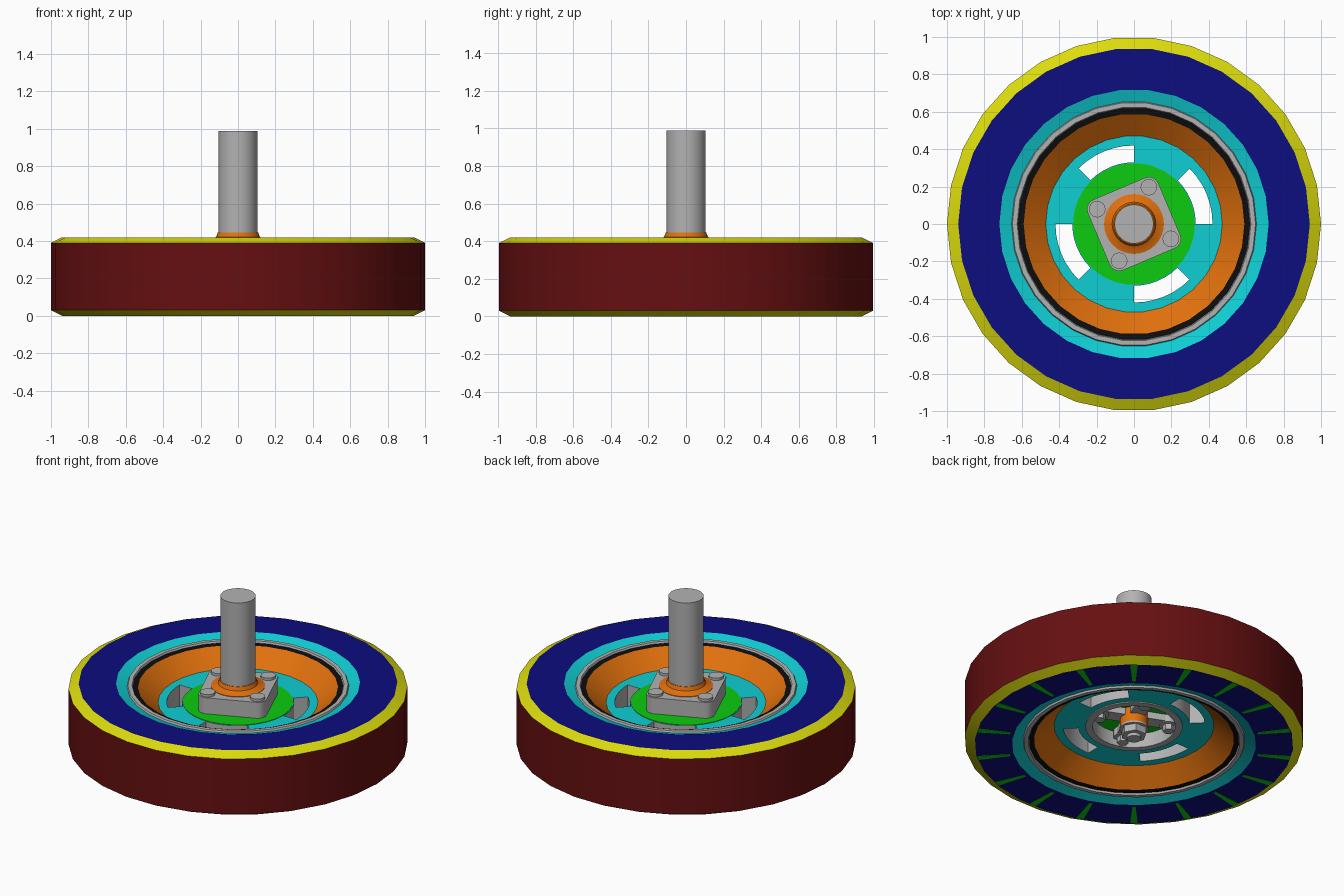
import bpy, bmesh, math
from mathutils import Matrix

cube = bpy.data.objects.get("Cube")
if cube:
    bpy.data.objects.remove(cube, do_unlink=True)

# Flat colours, given as sRGB and stored as linear values
COLOURS = {
    "red": (0.40, 0.06, 0.065), "yellow": (0.86, 0.86, 0.05), "blue": (0.05, 0.05, 0.50),
    "cyan": (0.06, 0.81, 0.83), "grey": (0.70, 0.70, 0.70), "black": (0.05, 0.05, 0.05),
    "orange": (0.88, 0.44, 0.05), "green": (0.05, 0.80, 0.06),
}
NAMES = list(COLOURS)
MATS = {}
for name, rgb in COLOURS.items():
    lin = [((c + 0.055) / 1.055) ** 2.4 if c > 0.04045 else c / 12.92 for c in rgb] + [1.0]
    m = bpy.data.materials.new(name)
    m.use_nodes = True
    m.diffuse_color = lin
    m.node_tree.nodes["Principled BSDF"].inputs["Base Color"].default_value = lin
    MATS[name] = m

HALF = 0.21          # height of the wheel's middle plane
PARTS = []


def finish(name, bm):
    """Turn a bmesh into an object whose slots hold only the colours it uses."""
    bmesh.ops.remove_doubles(bm, verts=bm.verts, dist=1e-5)
    bmesh.ops.recalc_face_normals(bm, faces=bm.faces)
    used = sorted({f.material_index for f in bm.faces})
    for f in bm.faces:
        f.material_index = used.index(f.material_index)
    me = bpy.data.meshes.new(name)
    bm.to_mesh(me)
    bm.free()
    for i in used:
        me.materials.append(MATS[NAMES[i]])
    ob = bpy.data.objects.new(name, me)
    bpy.context.collection.objects.link(ob)
    PARTS.append(ob)
    return ob


def lathe(name, profile, segs=30, a0=0, a1=360, cap="grey"):
    """Revolve a closed (r, z, colour) profile; a colour paints the strip to the next point."""
    bm = bmesh.new()
    full = a1 - a0 == 360
    rings = []
    for s in range(segs if full else segs + 1):
        a = math.radians(a0 + (a1 - a0) * s / segs)
        rings.append([bm.verts.new((r * math.cos(a), r * math.sin(a), z)) for r, z, _ in profile])
    n = len(profile)
    for s in range(segs):
        p, q = rings[s], rings[(s + 1) % len(rings)]
        for i, (r, z, col) in enumerate(profile):
            j = (i + 1) % n
            if r == 0 and profile[j][0] == 0:
                continue
            f = bm.faces.new((p[i], q[i], q[j], p[j]))
            f.material_index = NAMES.index(col)
    if not full:
        for ring in (rings[0], rings[-1]):
            bm.faces.new(ring).material_index = NAMES.index(cap)
    return finish(name, bm)


def tube(name, r0, r1, z0, z1, col, inner=None, outer=None, **kw):
    """Ring or disc with a rectangular section."""
    return lathe(name, [(r0, z0, col), (r1, z0, outer or col),
                        (r1, z1, col), (r0, z1, inner or col)], **kw)


def prism(name, pts, z0, z1, col, turn=0):
    """Straight extrusion of a flat outline, turned about the z axis."""
    bm = bmesh.new()
    lo = [bm.verts.new((x, y, z0)) for x, y in pts]
    hi = [bm.verts.new((x, y, z1)) for x, y in pts]
    bm.faces.new(lo)
    bm.faces.new(hi)
    for i in range(len(pts)):
        j = (i + 1) % len(pts)
        bm.faces.new((lo[i], lo[j], hi[j], hi[i]))
    for f in bm.faces:
        f.material_index = NAMES.index(col)
    bm.transform(Matrix.Rotation(math.radians(turn), 4, "Z"))
    return finish(name, bm)


def circle(r, n, cx=0, cy=0):
    return [(cx + r * math.cos(math.tau * i / n), cy + r * math.sin(math.tau * i / n))
            for i in range(n)]


# Tyre with chamfered shoulders
lathe("tyre", [(1, 0.03, "red"), (1, 0.39, "yellow"), (0.94, 0.42, "blue"), (0.72, 0.42, "blue"),
               (0.72, 0, "blue"), (0.94, 0, "yellow")])

# Wedge markers on the underside of the tyre
for k in range(18):
    prism(f"tyre_marker_{k + 1}", [(0.74, -0.01), (0.932, -0.022), (0.932, 0.022), (0.74, 0.01)],
          0, 0.004, "green", 20 * k + 10)
    PARTS[-1].location.z = -0.002

# Dished rim, the same on both sides
upper = [(0.72, 0.42, "cyan"), (0.655, 0.397, "grey"), (0.65, 0.408, "grey"),
         (0.625, 0.408, "grey"), (0.62, 0.397, "black"), (0.59, 0.392, "orange"),
         (0.472, 0.295, "orange")]
lower = [(r, 2 * HALF - z, upper[max(i - 1, 0)][2])
         for i, (r, z, _) in enumerate(upper)][::-1]
lathe("rim", upper + lower)

# Web: two rings joined by four spokes, leaving four slots
WEB0, WEB1 = 0.125, 0.295
tube("web_outer_ring", 0.42, 0.475, WEB0, WEB1, "cyan", inner="grey", segs=48)
tube("web_inner_ring", 0.28, 0.33, WEB0, WEB1, "cyan", outer="grey", segs=48)
for k in range(4):
    tube(f"web_spoke_{k + 1}", 0.33, 0.42, WEB0, WEB1, "cyan", segs=6,
         a0=90 * k + 45, a1=90 * k + 90)

# Hub: green plate above, recessed below inside a grey collar
tube("hub_plate", 0, 0.326, 0.21, 0.298, "green", segs=30)
tube("hub_collar", 0.245, 0.287, 0.118, 0.215, "grey", segs=30)

# Rounded square bearing flange, turned on the hub
TURN, BOLT = 23, 0.15
outline = []
for q in range(4):
    c = math.radians(45 + 90 * q)
    cx, cy = BOLT * math.copysign(1, math.cos(c)), BOLT * math.copysign(1, math.sin(c))
    for s in range(6):
        a = math.radians(90 * q + 18 * s)
        outline.append((cx + 0.055 * math.cos(a), cy + 0.055 * math.sin(a)))
prism("bearing_flange", outline, 0.296, 0.402, "grey", TURN)

# Lower flange: crossed arms on the floor of the recess
for k in range(2):
    prism(f"lower_arm_{k + 1}", [(-0.21, -0.045), (0.21, -0.045), (0.21, 0.045), (-0.21, 0.045)],
          0.165 + 0.001 * k, 0.212, "grey", TURN + 45 + 90 * k)

# Bolt heads above, lugs and nuts below
for k in range(4):
    x, y = BOLT * (1 if k in (0, 3) else -1), BOLT * (1 if k < 2 else -1)
    prism(f"bolt_head_{k + 1}", circle(0.044, 20, x, y), 0.40, 0.418, "grey", TURN)
    prism(f"lower_lug_{k + 1}", circle(0.055, 20, x, y), 0.16, 0.212, "grey", TURN)
    prism(f"bolt_nut_{k + 1}", circle(0.034, 6, x, y), 0.125, 0.165, "grey", TURN)

# Flared bearing seat, shaft, and the nut fixing it from below
lathe("bearing_seat", [(0, 0.39, "orange"), (0.16, 0.39, "orange"), (0.16, 0.405, "orange"),
                       (0.135, 0.412, "orange"), (0.117, 0.422, "orange"),
                       (0.108, 0.445, "orange"), (0, 0.445, "orange")], segs=32)
tube("shaft", 0, 0.104, 0.40, 0.988, "grey", segs=40)
tube("lower_bush", 0, 0.082, 0.11, 0.215, "orange", segs=32)
tube("nut_washer", 0, 0.085, 0.10, 0.112, "grey", segs=32)
prism("shaft_nut", circle(0.075, 6), 0.055, 0.10, "grey")
tube("shaft_end", 0, 0.042, 0.035, 0.06, "grey", segs=24)

# Smooth round surfaces, keep edges crisp
bpy.ops.object.select_all(action="DESELECT")
for ob in PARTS:
    ob.select_set(True)
bpy.context.view_layer.objects.active = PARTS[0]
bpy.ops.object.shade_smooth_by_angle(angle=math.radians(25))
